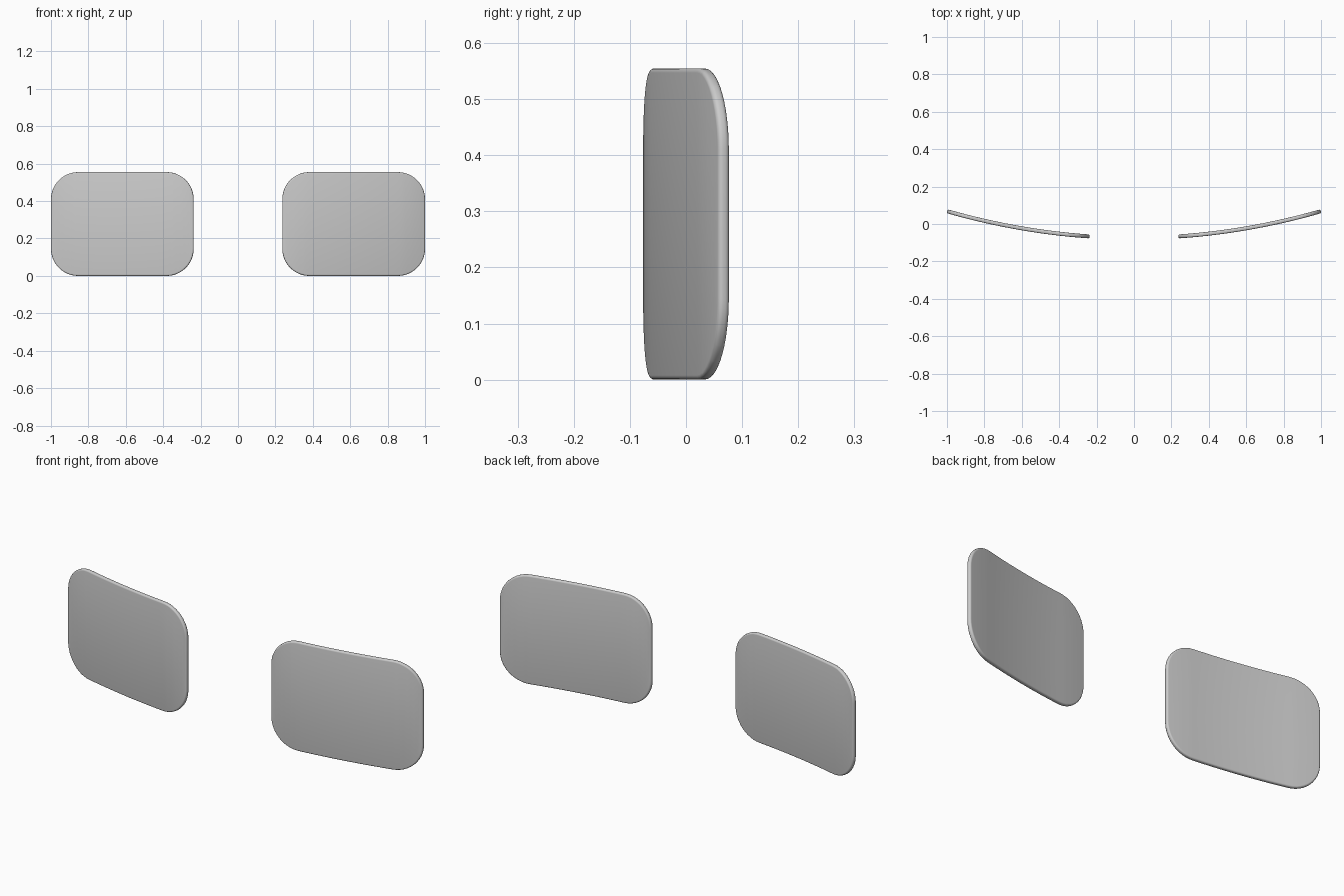
import bpy, bmesh, math
from mathutils import Vector

if "Cube" in bpy.data.objects:
    bpy.data.objects.remove(bpy.data.objects["Cube"])

X0, X1, H = 0.237, 0.999, 0.555   # lens extents
R, T = 0.145, 0.021               # corner radius, thickness
A, B = -0.0745, 0.143             # bow: y = A + B * x^2

# Rounded rectangle outline
bm = bmesh.new()
corners = [(X1 - R, H - R, 0), (X0 + R, H - R, 90), (X0 + R, R, 180), (X1 - R, R, 270)]
pts = []
for cx, cz, start in corners:
    for i in range(13):
        a = math.radians(start + 90 * i / 12)
        pts.append((cx + R * math.cos(a), -T / 2, cz + R * math.sin(a)))
face = bm.faces.new([bm.verts.new(p) for p in pts])

# Thickness and rounded rim
ext = bmesh.ops.extrude_face_region(bm, geom=[face])
bmesh.ops.translate(bm, vec=(0, T, 0), verts=[v for v in ext["geom"] if isinstance(v, bmesh.types.BMVert)])
bmesh.ops.recalc_face_normals(bm, faces=bm.faces[:])
rim = [e for e in bm.edges if abs(e.verts[0].co.y - e.verts[1].co.y) < 1e-6]
bmesh.ops.bevel(bm, geom=rim, offset=0.008, segments=4, profile=0.5, affect='EDGES', clamp_overlap=True)

# Vertical slices so the plate can bend
N = 28
for i in range(1, N):
    x = X0 + (X1 - X0) * i / N
    bmesh.ops.bisect_plane(bm, geom=bm.verts[:] + bm.edges[:] + bm.faces[:], dist=1e-5,
                           plane_co=(x, 0, 0), plane_no=(1, 0, 0))

# Bow the plate, offsetting its thickness along the curve normal
for v in bm.verts:
    x, t = v.co.x, v.co.y
    n = Vector((-2 * B * x, 1)).normalized()
    v.co.x = x + n.x * t
    v.co.y = A + B * x * x + n.y * t
bmesh.ops.recalc_face_normals(bm, faces=bm.faces[:])

me = bpy.data.meshes.new("curved_lenses")
bm.to_mesh(me)
bm.free()
ob = bpy.data.objects.new("curved_lenses", me)
bpy.context.collection.objects.link(ob)

# Smooth shading and the mirrored twin
bpy.context.view_layer.objects.active = ob
ob.select_set(True)
bpy.ops.object.shade_smooth_by_angle(angle=math.radians(40))
mir = ob.modifiers.new("mirror", 'MIRROR')
mir.use_axis = (True, False, False)
mir.use_mirror_merge = False
